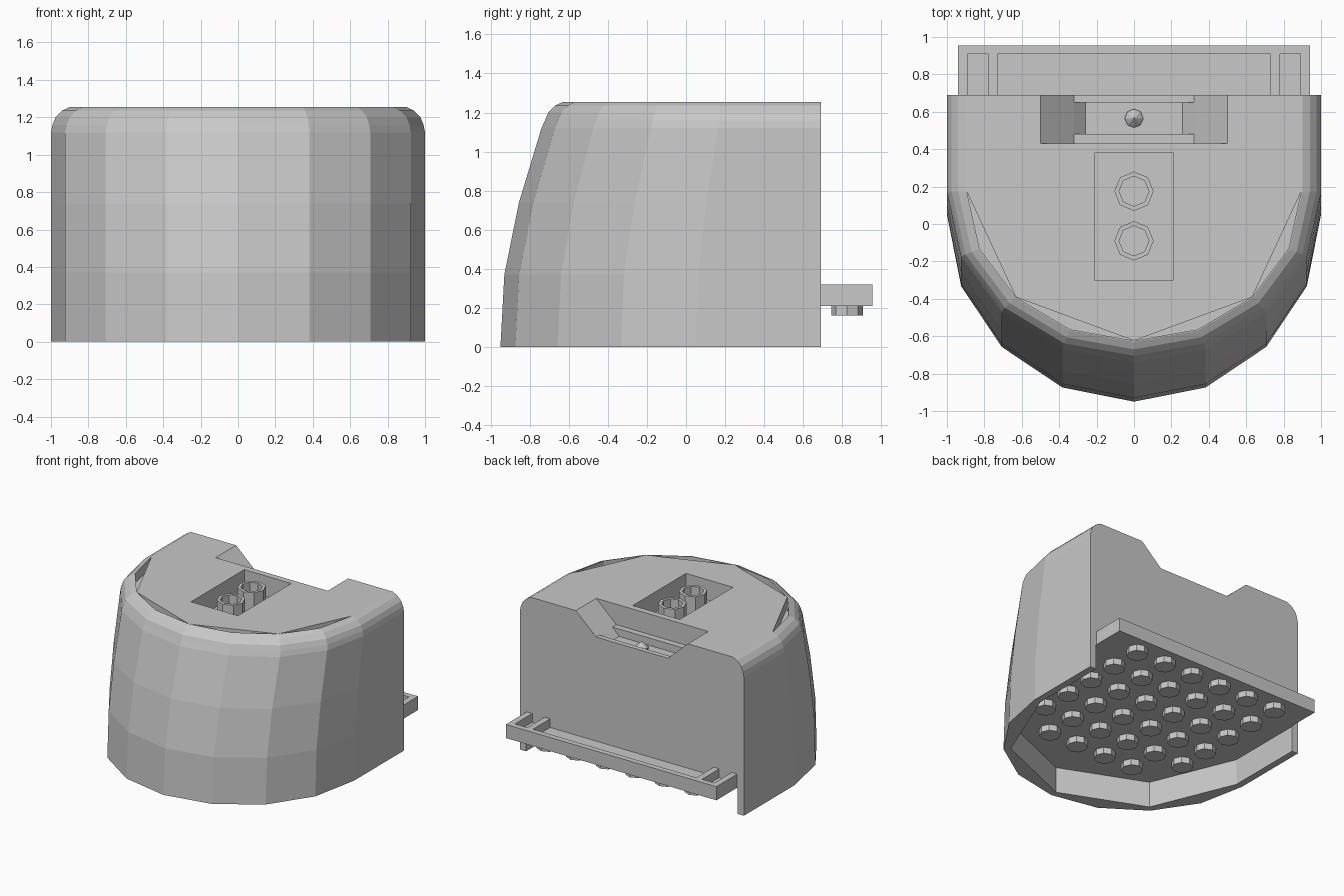
import bpy, bmesh, math

cube = bpy.data.objects.get("Cube")
if cube:
    bpy.data.objects.remove(cube, do_unlink=True)

grey = bpy.data.materials.new("light_grey")
grey.use_nodes = True
grey.diffuse_color = (0.58, 0.58, 0.58, 1)
grey.node_tree.nodes["Principled BSDF"].inputs["Base Color"].default_value = grey.diffuse_color

BACK, TOP = 0.69, 1.255
UNDER, DECK = 0.21, 0.32
FLOOR = 1.09          # floor of the rear notch and the top recess


def loft(name, rings, closed=False):
    """Skin a list of equal rings; cap both ends unless closed into a loop."""
    bm = bmesh.new()
    loops = [[bm.verts.new(p) for p in ring] for ring in rings]
    pairs = list(zip(loops, loops[1:]))
    if closed:
        pairs.append((loops[-1], loops[0]))
    else:
        bm.faces.new(loops[0][::-1])
        bm.faces.new(loops[-1])
    n = len(loops[0])
    for a, b in pairs:
        for i in range(n):
            j = (i + 1) % n
            bm.faces.new((a[i], a[j], b[j], b[i]))
    bmesh.ops.recalc_face_normals(bm, faces=bm.faces)
    mesh = bpy.data.meshes.new(name)
    bm.to_mesh(mesh)
    bm.free()
    mesh.materials.append(grey)
    obj = bpy.data.objects.new(name, mesh)
    bpy.context.collection.objects.link(obj)
    return obj


def prism_z(name, pts, lo, hi):
    return loft(name, [[(x, y, z) for x, y in pts] for z in (lo, hi)])


def prism_y(name, pts, lo, hi):
    return loft(name, [[(x, y, z) for x, z in pts] for y in (lo, hi)])


def box(name, x0, x1, y0, y1, z0, z1):
    return prism_z(name, [(x0, y0), (x1, y0), (x1, y1), (x0, y1)], z0, z1)


def turned(name, x, y, profile, closed=False):
    """Eight-sided turned part from (radius, height) pairs."""
    turns = [math.tau * k / 8 for k in range(8)]
    return loft(name, [[(x + r * math.cos(a), y + r * math.sin(a), z) for a in turns]
                       for r, z in profile], closed)


def cut(target, cutter):
    cutter.hide_render = True
    mod = target.modifiers.new("cut", "BOOLEAN")
    mod.operation, mod.solver, mod.object = "DIFFERENCE", "EXACT", cutter
    bpy.context.view_layer.objects.active = target
    bpy.ops.object.modifier_apply(modifier=mod.name)
    bpy.data.objects.remove(cutter, do_unlink=True)


def arc_point(step, lean, inset):
    """Point of the bowed front; lean moves it back, inset shrinks it."""
    a = math.pi * step / 8
    centre, depth = 0.05 + 0.56 * lean, 1 - 0.44 * lean - inset
    return -(1 - inset) * math.cos(a), centre - depth * math.sin(a)


# Body shell: straight back, bowed front leaning backwards, rounded top edge
rows = [(0, 0, 0), (0.37, 0.02, 0), (0.74, 0.095, 0), (1.12, 0.21, 0), (1.16, 0.22, 0.008),
        (1.2, 0.22, 0.025), (1.235, 0.22, 0.06), (TOP, 0.22, 0.1)]
rings = []
for z, lean, inset in rows:
    front = [arc_point(s, lean, inset) for s in range(9)]
    outline = [(inset - 1, BACK)] + front + [(1 - inset, BACK)]
    rings.append([(x, y, z) for x, y in outline])
body = loft("body_shell", rings)

# Hollow underside, open at the back
inner = [arc_point(s, 0, 0.055) for s in range(0, 9, 2)]
w = inner[-1][0]
cut(body, prism_z("underside_cutter", [(-w, 1)] + inner + [(w, 1)], -0.1, UNDER))

# Rear notch with sloped ends, and the slot in its floor
cut(body, prism_y("notch_cutter", [(-0.32, FLOOR), (0.32, FLOOR), (0.55, 1.3), (-0.55, 1.3)],
                  0.43, 0.8))
cut(body, prism_y("slot_cutter", [(-0.26, 1.03), (0.26, 1.03), (0.32, FLOOR), (0.32, 1.14),
                                  (-0.32, 1.14), (-0.32, FLOOR)], 0.48, 0.65))

# Rectangular recess in the top
cut(body, box("recess_cutter", -0.21, 0.21, -0.3, 0.38, FLOOR, 1.4))

# Shallow triangular pits behind the bowed rim
for s in (0, 2, 4, 6):
    tri = [arc_point(k, 0.22, 0.106) for k in (s, s + 1, s + 2)]
    cut(body, prism_z("pit_cutter", tri, TOP - 0.08, 1.4))

# Two tubes in the recess and the small pin in the slot
for i, y in enumerate((0.175, -0.09)):
    turned(f"top_tube_{i + 1}", 0, y,
           [(0.105, FLOOR - 0.01), (0.105, TOP - 0.005), (0.08, TOP - 0.005),
            (0.08, FLOOR - 0.01)], closed=True)
turned("slot_pin", 0, 0.565, [(0.05, 1.02), (0.05, 1.05), (0.004, 1.09)])

# Rear ledge with three pockets
ledge = box("rear_ledge", -0.94, 0.94, BACK, 0.955, UNDER, DECK)
for x0, x1 in ((-0.89, -0.78), (-0.73, 0.73), (0.78, 0.89)):
    cut(ledge, box("pocket_cutter", x0, x1, BACK - 0.02, 0.91, 0.25, 0.4))

# Studs under the plate; the front row lacks its two corner studs
for row in range(6):
    for col in range(6):
        if row == 5 and col in (0, 5):
            continue
        turned(f"under_stud_{row}_{col}", (col - 2.5) * 0.264, 0.825 - row * 0.264,
               [(0.08, 0.16), (0.08, UNDER + 0.01)])
